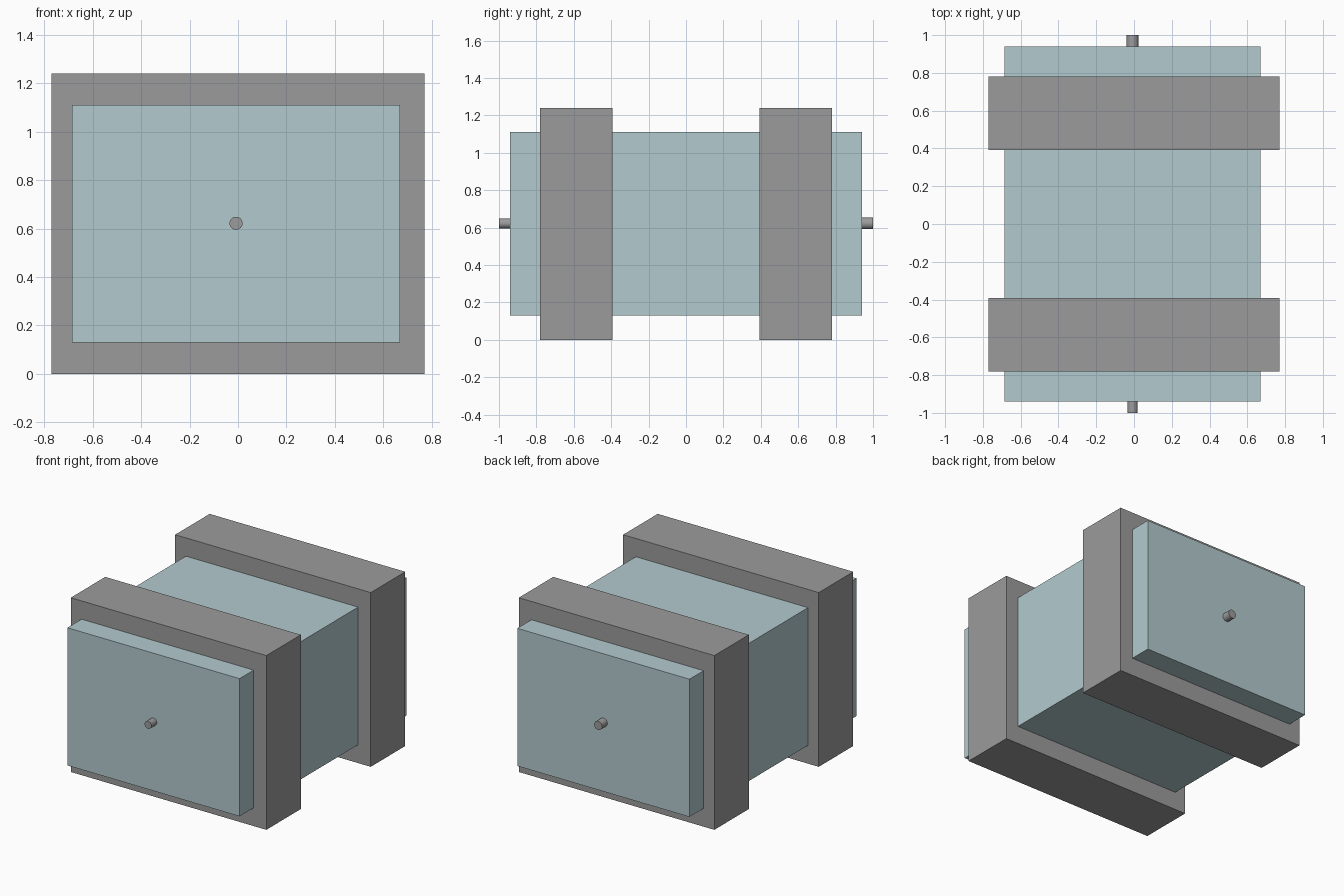
import bpy
import math

cube = bpy.data.objects.get("Cube")
if cube:
    bpy.data.objects.remove(cube, do_unlink=True)


def material(name, rgb):
    mat = bpy.data.materials.new(name)
    mat.use_nodes = True
    colour = (*rgb, 1.0)
    mat.diffuse_color = colour
    mat.node_tree.nodes["Principled BSDF"].inputs["Base Color"].default_value = colour
    return mat


def finish(name, mat):
    obj = bpy.context.object
    obj.name = obj.data.name = name
    obj.data.materials.append(mat)
    return obj


def box(name, low, high, mat):
    centre = [(a + b) / 2 for a, b in zip(low, high)]
    bpy.ops.mesh.primitive_cube_add(size=1, location=centre)
    obj = finish(name, mat)
    obj.scale = [b - a for a, b in zip(low, high)]
    bpy.ops.object.transform_apply(location=False, rotation=False, scale=True)
    return obj


def pin(name, radius, y_inner, y_outer, mat):
    bpy.ops.mesh.primitive_cylinder_add(
        vertices=24, radius=radius, depth=abs(y_outer - y_inner),
        location=(-0.008, (y_inner + y_outer) / 2, 0.622),
        rotation=(math.pi / 2, 0, 0))
    finish(name, mat)
    bpy.ops.object.shade_smooth_by_angle(angle=math.radians(40))


grey = material("warm_grey", (0.33, 0.33, 0.33))
blue = material("pale_blue", (0.45, 0.59, 0.62))

# Main block, running from front to back
box("main_block", (-0.685, -0.94, 0.13), (0.67, 0.94, 1.11), blue)

# Two bands around the block, and a pin at each end
for side, name, radius in ((-1, "front", 0.027), (1, "back", 0.031)):
    y_near, y_far = sorted((side * 0.393, side * 0.781))
    box(name + "_band", (-0.77, y_near, 0), (0.77, y_far, 1.24), grey)
    pin(name + "_pin", radius, side * 0.9, side, grey)
